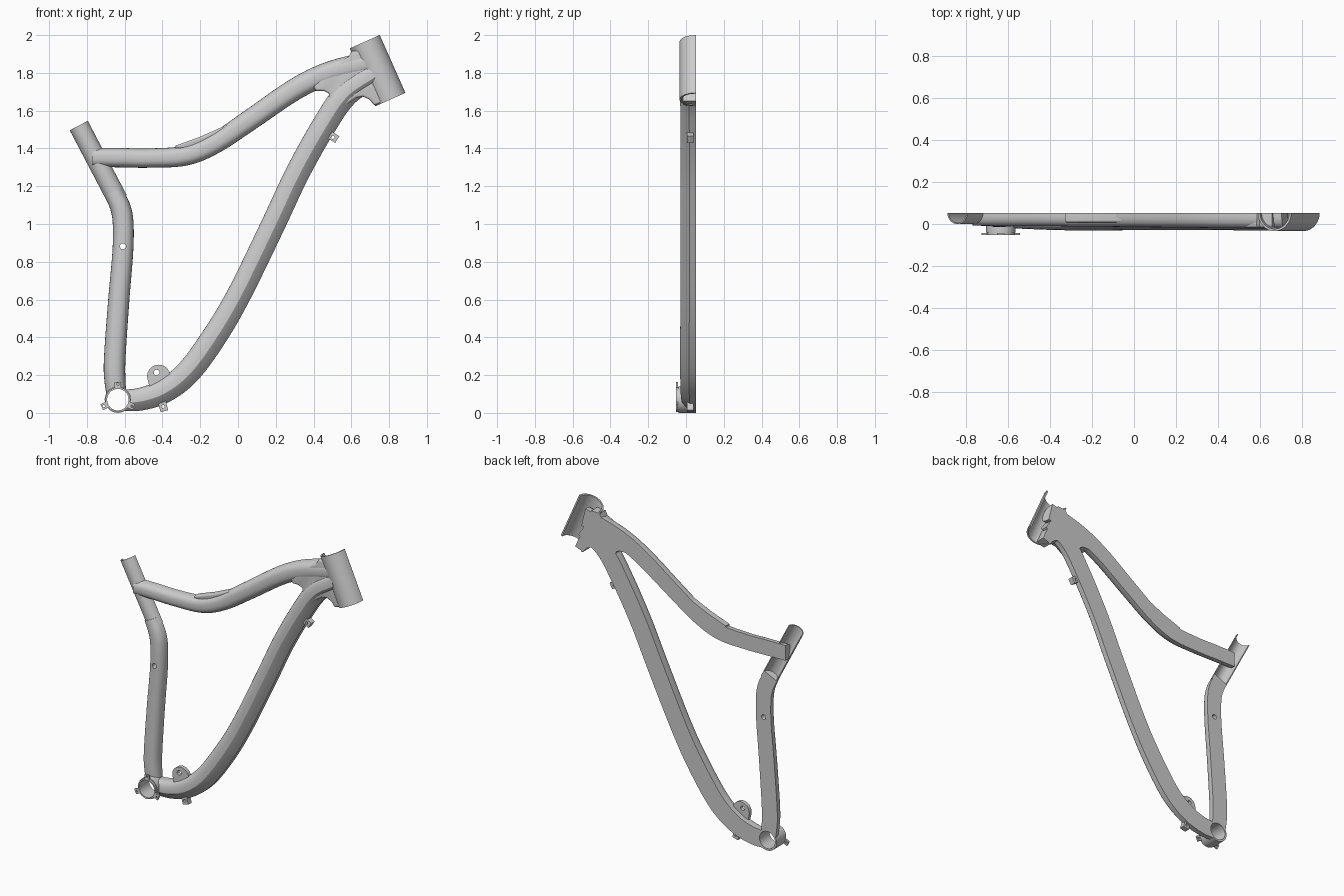
import bpy, bmesh
from math import sin, cos, pi, radians
from mathutils import Vector

if "Cube" in bpy.data.objects:
    bpy.data.objects.remove(bpy.data.objects["Cube"])

Y0 = 0.053   # flat cutting plane of the half frame


def make(name, bm):
    bmesh.ops.recalc_face_normals(bm, faces=bm.faces[:])
    me = bpy.data.meshes.new(name)
    bm.to_mesh(me)
    bm.free()
    ob = bpy.data.objects.new(name, me)
    bpy.context.collection.objects.link(ob)
    return ob


def spline(pts, steps=8):
    if len(pts) == 2:
        return [Vector(p) for p in pts]
    v = [Vector(p) for p in pts]
    v = [2 * v[0] - v[1]] + v + [2 * v[-1] - v[-2]]
    out = []
    for i in range(1, len(v) - 2):
        a, b, c, d = v[i - 1:i + 3]
        for s in range(steps):
            t = s / steps
            out.append(0.5 * (2 * b + (c - a) * t + (2 * a - 5 * b + 4 * c - d) * t * t
                              + (3 * b - a - 3 * c + d) * t ** 3))
    return out + [v[-2]]


def sweep(name, path, profile):
    """Sweep a half section along (x, z, half width) points; profile is (across, depth)."""
    pts = spline(path)
    bm = bmesh.new()
    rings = []
    for i, p in enumerate(pts):
        t = pts[min(i + 1, len(pts) - 1)] - pts[max(i - 1, 0)]
        t = Vector((t.x, t.y)).normalized()
        rings.append([bm.verts.new((p.x - t.y * n * p.z, Y0 - d * p.z, p.y + t.x * n * p.z))
                      for n, d in profile])
    k = len(profile)
    for a, b in zip(rings, rings[1:]):
        for j in range(k):
            bm.faces.new((a[j], a[(j + 1) % k], b[(j + 1) % k], b[j]))
    bm.faces.new(rings[0])
    bm.faces.new(rings[-1])
    return make(name, bm)


def rounded(depth, power, n=20):
    sg = lambda c: (abs(c) ** (2 / power)) * (1 if c >= 0 else -1)
    return [(sg(cos(pi * i / n)), depth * abs(sin(pi * i / n)) ** (2 / power)) for i in range(n + 1)]


def shell(inner, n=24):
    arc = [(cos(pi * i / n), sin(pi * i / n)) for i in range(n + 1)]
    return arc + [(x * inner, y * inner) for x, y in reversed(arc)]


def plate(name, outline, ya, yb, bevel=0.0):
    bm = bmesh.new()
    f = bm.faces.new([bm.verts.new((x, yb, z)) for x, z in outline])
    r = bmesh.ops.extrude_face_region(bm, geom=[f])
    vs = [g for g in r['geom'] if isinstance(g, bmesh.types.BMVert)]
    for v in vs:
        v.co.y = ya
    if bevel:
        es = [e for e in bm.edges if all(abs(v.co.y - ya) < 1e-6 for v in e.verts)]
        bmesh.ops.bevel(bm, geom=es, offset=bevel, segments=4, profile=0.5, affect='EDGES')
    return make(name, bm)


def circle(x, z, r, n=32):
    return [(x + r * cos(2 * pi * i / n), z + r * sin(2 * pi * i / n)) for i in range(n)]


def box(x, z, w, h, ang):
    c, s = cos(radians(ang)), sin(radians(ang))
    return [(x + c * a * w / 2 - s * b * h / 2, z + s * a * w / 2 + c * b * h / 2)
            for a, b in ((-1, -1), (1, -1), (1, 1), (-1, 1))]


def bore(p, q, r):
    """Full cylinder cutter lying in the cutting plane."""
    a, b = Vector((p[0], Y0, p[1])), Vector((q[0], Y0, q[1]))
    bm = bmesh.new()
    bmesh.ops.create_cone(bm, cap_ends=True, segments=48, radius1=r, radius2=r, depth=(b - a).length)
    rot = Vector((0, 0, 1)).rotation_difference(b - a)
    for v in bm.verts:
        v.co = rot @ v.co + (a + b) / 2
    return make("cutter", bm)


def cut(cutter, *targets):
    cutter.hide_render = True
    for ob in targets:
        m = ob.modifiers.new("cut", 'BOOLEAN')
        m.operation, m.solver, m.object = 'DIFFERENCE', 'EXACT', cutter
        bpy.context.view_layer.objects.active = ob
        bpy.ops.object.modifier_apply(modifier=m.name)
    bpy.data.objects.remove(cutter)


# Head tube and upper seat tube: open half shells
head_tube = sweep("head_tube", [(0.671, 1.965, 0.087), (0.807, 1.659, 0.087)], shell(0.88))
seat_sleeve = sweep("seat_sleeve", [(-0.843, 1.521, 0.054), (-0.637, 1.128, 0.054)], shell(0.88))

# Main tubes, flat on the back
top_tube = sweep("top_tube", [(-0.77, 1.352, .05), (-0.62, 1.351, .051), (-0.47, 1.349, .051), (-0.28, 1.362, .053),
                              (-0.125, 1.425, .054), (0.06, 1.548, .056), (0.3, 1.712, .058),
                              (0.485, 1.80, .06), (0.72, 1.86, .062)], rounded(1.22, 2.6))
down_profile = [(1, 0), (1, .55), (.97, .75), (.88, .95), (.72, 1.1), (.45, 1.21), (.1, 1.27),
                (-.2, 1.27), (-.28, 1.22), (-.93, .64), (-1, .55), (-1, 0)]
down_tube = sweep("down_tube", [(-0.64, 0.067, .056), (-0.52, 0.072, .06), (-0.39, 0.117, .064),
                                (-0.26, 0.22, .066), (-0.118, 0.415, .066), (0.01, 0.635, .064),
                                (0.183, 0.99, .064), (0.315, 1.27, .064), (0.455, 1.52, .065),
                                (0.57, 1.685, .066), (0.72, 1.79, .066)], down_profile)
seat_tube = sweep("seat_tube", [(-0.638, 0.05, .05), (-0.652, 0.18, .056), (-0.652, 0.3, .057),
                                (-0.631, 0.6, .056), (-0.61, 0.85, .055), (-0.608, 1.0, .055),
                                (-0.622, 1.085, .054), (-0.66, 1.17, .05)], rounded(1.2, 2.4))

# Webs joining the tubes at the head, and the thin fairing over the top tube bend
head_gusset = plate("head_gusset", [
    (0.40, 1.73), (0.41, 1.705), (0.455, 1.705), (0.48, 1.692), (0.484, 1.665), (0.455, 1.61), (0.5, 1.6),
    (0.57, 1.63), (0.625, 1.668), (0.66, 1.675), (0.695, 1.66), (0.722, 1.628), (0.78, 1.65), (0.66, 1.92),
    (0.60, 1.915), (0.585, 1.885), (0.55, 1.868), (0.5, 1.83)], Y0 - 0.07, Y0, 0.012)
plate("top_tube_fairing", [(-0.33, 1.40), (-0.2, 1.40), (-0.06, 1.49), (-0.06, 1.527), (-0.09, 1.511),
                           (-0.2, 1.462), (-0.33, 1.415)], Y0 - 0.045, Y0, 0.01)

# Crank shell with three guard tabs
BX, BZ = -0.636, 0.07
crank_shell = plate("crank_shell", circle(BX, BZ, 0.07), -0.04, Y0)
guard_ring = plate("guard_ring", circle(BX, BZ, 0.066), -0.053, -0.04)
for i, a in enumerate((90, 205, 335)):
    c, s = cos(radians(a)), sin(radians(a))
    tab = plate(f"guard_tab_{i}", box(BX + .077 * c, BZ + .077 * s, .034, .034, a), -0.053, -0.042)
    cut(plate("cutter", circle(BX + .082 * c, BZ + .082 * s, .006, 12), -0.1, 0.1), tab)

# Shock lug
shock_lug = plate("shock_lug", circle(-0.42, 0.194, 0.061)[:18] +
                  [(-0.46, 0.10), (-0.3, 0.15), (-0.345, 0.21)], -0.005, 0.02)
cut(plate("cutter", circle(-0.431, 0.214, 0.015, 16), -0.1, 0.1), shock_lug)

# Cable guides under the down tube
for i, (x, z, a) in enumerate(((0.502, 1.462, 58), (-0.397, 0.036, 15))):
    guide = plate(f"cable_guide_{i}", box(x, z, .042, .056, a), 0.005, 0.04)
    cut(plate("cutter", circle(x, z - .003, .009, 12), -0.1, 0.1), guide)

# Bores
cut(bore((0.617, 2.087), (0.861, 1.538), 0.080), top_tube, down_tube, head_gusset)
cut(bore((-0.89, 1.61), (-0.637, 1.128), 0.050), top_tube, seat_tube)
cut(plate("cutter", circle(BX, BZ, 0.057), -0.2, 0.2), down_tube, seat_tube, crank_shell, guard_ring)
cut(plate("cutter", circle(-0.609, 0.882, 0.016, 20), -0.2, 0.2), seat_tube)

# Smooth shading with sharp edges kept
bpy.ops.object.select_all(action='DESELECT')
for ob in bpy.context.scene.objects:
    ob.select_set(True)
    bpy.context.view_layer.objects.active = ob
bpy.ops.object.shade_smooth_by_angle(angle=radians(30))
